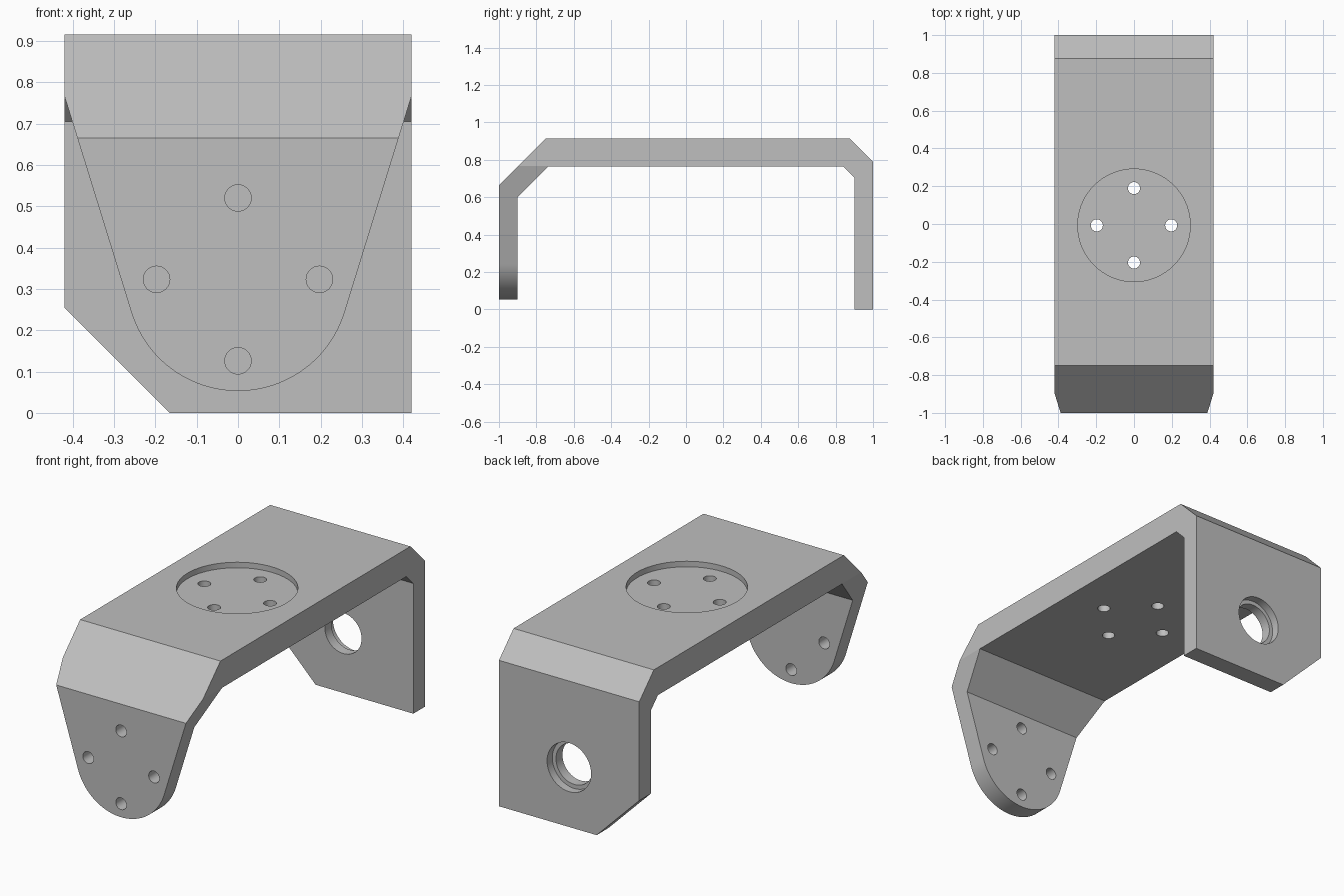
import bpy, bmesh
from math import sin, cos, pi, radians
from mathutils import Vector

cube = bpy.data.objects.get("Cube")
if cube:
    bpy.data.objects.remove(cube, do_unlink=True)

HALF = 0.42        # half width of the strap
BOSS_Z = 0.323     # height of the hole centres on both legs
PLATE_R = 0.27     # rounded end of the front leg
BOLT_R, BOLT_CIRCLE = 0.032, 0.197
TOP_Y = -0.007     # centre of the recess on the top


def prism(name, points, axis, start, end):
    """Extrude a 2D outline along the named axis."""
    place = {"x": lambda u, v: Vector((start, u, v)),
             "y": lambda u, v: Vector((u, start, v)),
             "z": lambda u, v: Vector((u, v, start))}[axis]
    step = Vector([(end - start) * (axis == a) for a in "xyz"])
    bm = bmesh.new()
    face = bm.faces.new([bm.verts.new(place(u, v)) for u, v in points])
    side = bmesh.ops.extrude_face_region(bm, geom=[face])["geom"]
    bmesh.ops.translate(bm, vec=step, verts=[g for g in side if isinstance(g, bmesh.types.BMVert)])
    bmesh.ops.recalc_face_normals(bm, faces=bm.faces)
    mesh = bpy.data.meshes.new(name)
    bm.to_mesh(mesh)
    bm.free()
    obj = bpy.data.objects.new(name, mesh)
    bpy.context.collection.objects.link(obj)
    return obj


def circle(u, v, r, n=48):
    return [(u + r * cos(2 * pi * i / n), v + r * sin(2 * pi * i / n)) for i in range(n)]


def cut(target, cutter):
    """Subtract the cutter, then discard it."""
    cutter.hide_render = True
    mod = target.modifiers.new("cut", "BOOLEAN")
    mod.operation, mod.solver, mod.object = "DIFFERENCE", "EXACT", cutter
    bpy.context.view_layer.objects.active = target
    bpy.ops.object.modifier_apply(modifier=mod.name)
    bpy.data.objects.remove(cutter, do_unlink=True)


def bolt_holes(target, u, v, axis, start, end):
    for i in range(4):
        a = i * pi / 2
        cut(target, prism("bolt_cutter", circle(u + BOLT_CIRCLE * cos(a), v + BOLT_CIRCLE * sin(a), BOLT_R, 32),
                          axis, start, end))


# Folded strap: front leg, bridge and back leg
outer = [(-1, 0), (-1, 0.665), (-0.75, 0.915), (0.875, 0.915), (1, 0.79), (1, 0)]
inner = [(0.9, 0), (0.9, 0.705), (0.84, 0.765), (-0.735, 0.765), (-0.9, 0.6), (-0.9, 0)]
bracket = prism("mounting_bracket", outer + inner, "x", -HALF, HALF)

# Front leg: tapered sides running into a round end
lean = radians(17.1)
arc = [(PLATE_R * sin(a), BOSS_Z - PLATE_R * cos(a))
       for a in [(pi / 2 - lean) * (1 - i / 24) for i in range(49)]]
edge = [(0.7, -0.1), (0.7, 1.025), (0.5, 1.025)]
cut(bracket, prism("taper_cutter", edge + arc + [(-u, v) for u, v in reversed(edge)], "y", -1.1, -0.74))
bolt_holes(bracket, 0, BOSS_Z, "y", -1.1, -0.8)

# Back leg: one clipped corner and a stepped bore
cut(bracket, prism("corner_cutter", [(-0.52, 0.355), (-0.065, -0.1), (-0.52, -0.1)], "y", 0.8, 1.1))
cut(bracket, prism("bore_cutter", circle(0, BOSS_Z, 0.11), "y", 0.8, 1.1))
cut(bracket, prism("counterbore_cutter", circle(0, BOSS_Z, 0.132), "y", 0.955, 1.1))

# Top: shallow round recess with four through holes
cut(bracket, prism("recess_cutter", circle(0, TOP_Y, 0.298, 72), "z", 0.885, 1))
bolt_holes(bracket, 0, TOP_Y, "z", 0.7, 1)

# Grey metal
grey = bpy.data.materials.new("light_grey_metal")
grey.use_nodes = True
colour = (0.52, 0.52, 0.52, 1)
grey.diffuse_color = colour
grey.node_tree.nodes["Principled BSDF"].inputs["Base Color"].default_value = colour
bracket.data.materials.clear()
bracket.data.materials.append(grey)

# Smooth round walls, crisp folds
bpy.ops.object.select_all(action="DESELECT")
bracket.select_set(True)
bpy.context.view_layer.objects.active = bracket
bpy.ops.object.shade_smooth_by_angle(angle=radians(15))
